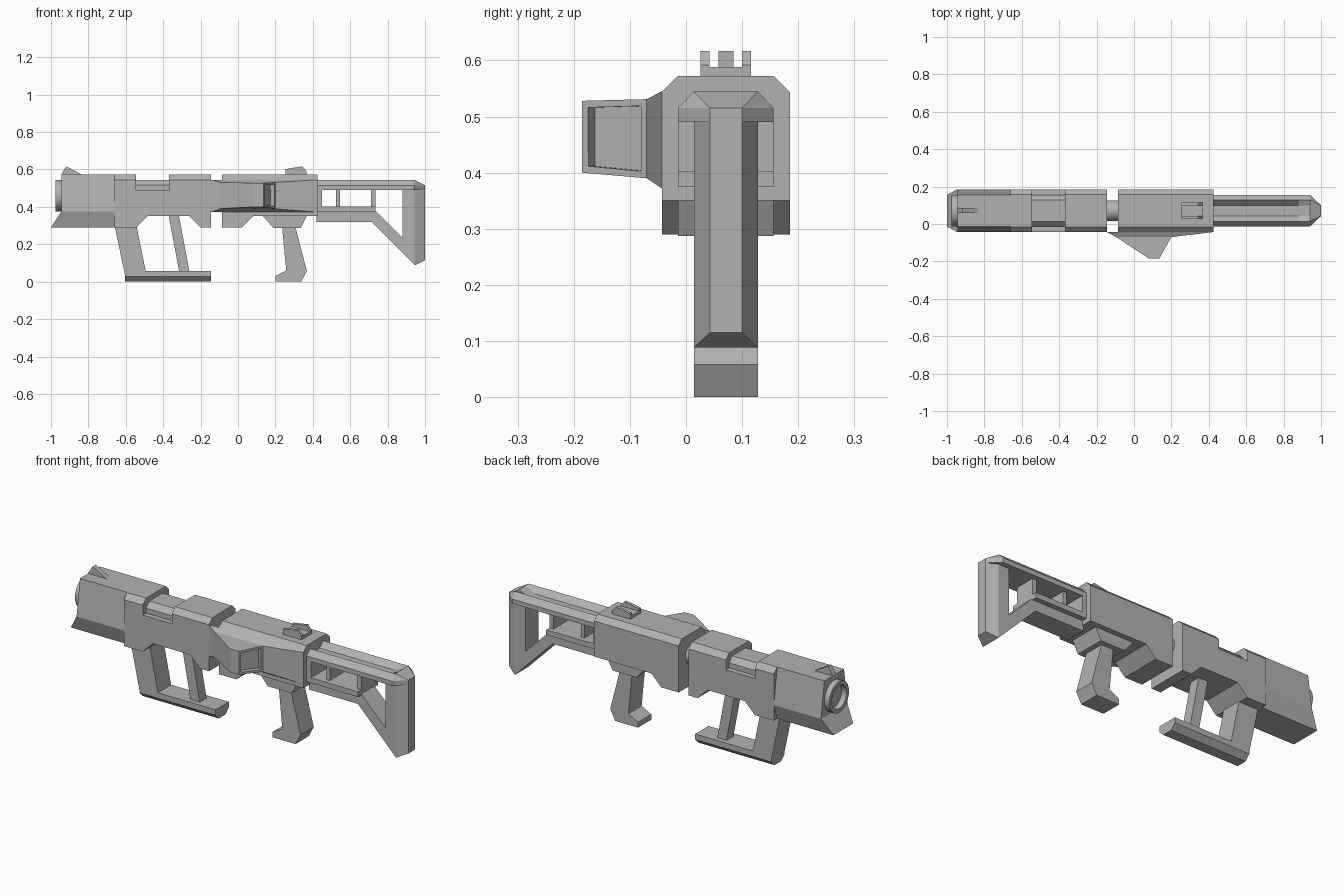
import bpy, bmesh, math
from mathutils import Vector

old = bpy.data.objects.get("Cube")
if old:
    bpy.data.objects.remove(old, do_unlink=True)

MID = 0.071      # centre line of the body across its width
FULL = 0.114     # half width of the body
RAIL = 0.085     # half width of rails
SLIM = 0.057     # half width of grips and frame
CUT = 0.028      # common chamfer size
AXIS = 0.46      # height of the barrel axis

grey = bpy.data.materials.new("plain grey")
grey.use_nodes = True
grey.diffuse_color = (0.45, 0.45, 0.45, 1)
grey.node_tree.nodes["Principled BSDF"].inputs["Base Color"].default_value = (0.45, 0.45, 0.45, 1)


def finish(name, bm):
    bmesh.ops.remove_doubles(bm, verts=bm.verts, dist=0.0005)
    bmesh.ops.recalc_face_normals(bm, faces=bm.faces)
    mesh = bpy.data.meshes.new(name)
    bm.to_mesh(mesh)
    bm.free()
    mesh.materials.append(grey)
    obj = bpy.data.objects.new(name, mesh)
    bpy.context.collection.objects.link(obj)
    return obj


def prism(profile, half, mid=MID):
    """Side profile (x, z) given a width."""
    bm = bmesh.new()
    face = bm.faces.new([bm.verts.new((x, mid - half, z)) for x, z in profile])
    out = bmesh.ops.extrude_face_region(bm, geom=[face])["geom"]
    verts = [v for v in out if isinstance(v, bmesh.types.BMVert)]
    bmesh.ops.translate(bm, verts=verts, vec=(0, 2 * half, 0))
    bmesh.ops.recalc_face_normals(bm, faces=bm.faces)
    return bm


def box(x0, x1, z0, z1, half, mid=MID):
    return prism([(x0, z0), (x1, z0), (x1, z1), (x0, z1)], half, mid)


def chamfer(bm, z):
    """Bevel the lengthwise edges at one height."""
    edges = [e for e in bm.edges
             if all(abs(v.co.z - z) < 0.001 for v in e.verts)
             and abs(e.verts[0].co.y - e.verts[1].co.y) < 0.001]
    bmesh.ops.bevel(bm, geom=edges, offset=CUT, segments=1, affect='EDGES')
    return bm


def split(bm, point, normal):
    geom = bm.verts[:] + bm.edges[:] + bm.faces[:]
    bmesh.ops.bisect_plane(bm, geom=geom, plane_co=point, plane_no=normal)


def narrow(bm, test, half):
    """Pull the chosen vertices towards the centre line."""
    for v in bm.verts:
        if test(v.co):
            v.co.y = MID + math.copysign(half, v.co.y - MID)


def loft(rings):
    bm = bmesh.new()
    loops = [[bm.verts.new(p) for p in ring] for ring in rings]
    for a, b in zip(loops, loops[1:]):
        for i in range(len(a)):
            j = (i + 1) % len(a)
            bm.faces.new((a[i], a[j], b[j], b[i]))
    bm.faces.new(loops[0])
    bm.faces.new(loops[-1])
    return bm


def lathe(name, profile, sides=24):
    """Turn (x, radius) points around the barrel axis."""
    bm = bmesh.new()
    verts = [bm.verts.new((x, MID, AXIS + r)) for x, r in profile]
    edges = [bm.edges.new(pair) for pair in zip(verts, verts[1:])]
    bmesh.ops.spin(bm, geom=verts + edges, cent=(0, MID, AXIS), axis=(1, 0, 0),
                   angle=math.tau, steps=sides)
    obj = finish(name, bm)
    bpy.ops.object.select_all(action='DESELECT')
    obj.select_set(True)
    bpy.context.view_layer.objects.active = obj
    bpy.ops.object.shade_smooth_by_angle(angle=math.radians(35))


# Muzzle shroud with a six-sided section
bm = prism([(-1, 0.29), (-0.66, 0.29), (-0.66, 0.572), (-0.945, 0.572), (-0.945, 0.375)], FULL)
split(bm, (0, 0, 0.375), (0, 0, 1))
narrow(bm, lambda c: abs(c.z - 0.375) > 0.01, RAIL)
finish("muzzle_shroud", bm)

# Barrel ring with bore, and the link between both bodies
lathe("barrel", [(-0.9, 0.085), (-0.975, 0.085), (-0.975, 0.064), (-0.8, 0.064), (-0.8, 0)])
lathe("link_tube", [(-0.16, 0.055), (-0.07, 0.055)])

# Forward body with the top notch
bm = prism([(-0.66, 0.572), (-0.66, 0.29), (-0.545, 0.29), (-0.485, 0.35), (-0.26, 0.35),
            (-0.2, 0.29), (-0.145, 0.29), (-0.145, 0.572), (-0.37, 0.572), (-0.37, 0.49),
            (-0.545, 0.49), (-0.545, 0.572)], FULL)
finish("forward_body", chamfer(bm, 0.572))
finish("notch_bar", chamfer(box(-0.55, -0.365, 0.485, 0.545, RAIL), 0.545))

# Rear body
bm = prism([(-0.085, 0.572), (-0.085, 0.29), (0.02, 0.29), (0.08, 0.35),
            (0.425, 0.35), (0.425, 0.572)], FULL)
finish("rear_body", chamfer(bm, 0.572))

# Side pod with a recessed window on its rear face
outline = [(-FULL + MID, -0.145, 0.425, 0.372, 0.545),
           (-0.07, -0.095, 0.2, 0.39, 0.531),
           (-0.185, 0.08, 0.135, 0.4, 0.528)]
bm = loft([[(x0, y, z0), (x1, y, z0), (x1, y, z1), (x0, y, z1)]
           for y, x0, x1, z0, z1 in outline])
bmesh.ops.recalc_face_normals(bm, faces=bm.faces)
rear = max((f for f in bm.faces if f.calc_center_median().y < -0.1),
           key=lambda f: f.normal.x)
bmesh.ops.inset_region(bm, faces=[rear], thickness=0.017)
inward = Vector(rear.normal) * -0.025
cup = bmesh.ops.extrude_face_region(bm, geom=[rear])["geom"]
bmesh.ops.translate(bm, verts=[v for v in cup if isinstance(v, bmesh.types.BMVert)], vec=inward)
if rear.is_valid:
    bmesh.ops.delete(bm, geom=[rear], context='FACES_ONLY')
finish("side_pod", bm)

# Trigger grip and its mount
finish("grip_mount", prism([(0.13, 0.355), (0.19, 0.287), (0.335, 0.287), (0.37, 0.355)], RAIL))
finish("trigger_grip", prism([(0.235, 0.3), (0.258, 0.06), (0.2, 0.03), (0.2, 0),
                              (0.338, 0), (0.368, 0.058), (0.305, 0.3)], SLIM))

# Front handle: two slanted posts on a bar with a chamfered underside
finish("front_post", prism([(-0.66, 0.3), (-0.605, 0.04), (-0.49, 0.04), (-0.543, 0.3)], SLIM))
finish("rear_post", prism([(-0.372, 0.36), (-0.312, 0.04), (-0.257, 0.04), (-0.317, 0.36)], 0.03))
finish("handle_bar", chamfer(box(-0.605, -0.145, 0, 0.058, SLIM), 0))

# Stock top rail with a groove that runs out before the end
rings = []
for x, floor in ((0.42, 0.515), (0.88, 0.515), (0.94, 0.545), (1, 0.515)):
    half = [(RAIL, 0.49), (RAIL, 0.515), (SLIM, 0.545), (0.0285, floor)]
    if x == 1:
        half = [(0.0285, min(z, 0.515)) for _, z in half]
    ring = half + [(-y, z) for y, z in reversed(half)]
    rings.append([(x, MID + y, z) for y, z in ring])
finish("stock_rail", loft(rings))

# Stock frame with a narrowed butt edge
bm = prism([(0.42, 0.32), (0.715, 0.32), (0.945, 0.088), (1, 0.115), (1, 0.5), (0.88, 0.5),
            (0.88, 0.235), (0.735, 0.38), (0.42, 0.38)], SLIM)
split(bm, (0.945, 0, 0), (1, 0, 0))
narrow(bm, lambda c: c.x > 0.99, 0.0285)
finish("stock_frame", bm)
finish("stock_lower_rail", box(0.42, 0.735, 0.374, 0.402, RAIL))
for name, x0, x1, half in (("first", 0.42, 0.45, RAIL), ("middle", 0.525, 0.545, SLIM),
                           ("last", 0.71, 0.735, SLIM)):
    finish(name + "_stock_strut", box(x0, x1, 0.395, 0.495, half))

# Sights
finish("front_sight", prism([(-0.945, 0.565), (-0.945, 0.575), (-0.918, 0.617),
                             (-0.835, 0.572), (-0.835, 0.565)], 0.0135))
finish("rear_sight_base", box(0.255, 0.365, 0.565, 0.588, 0.045))
for side, name in ((1, "left"), (-1, "right")):
    finish(name + "_sight_ear", prism([(0.255, 0.58), (0.255, 0.602), (0.343, 0.617),
                                       (0.365, 0.592), (0.365, 0.58)], 0.008, MID + side * 0.037))

# Centre the whole model across its depth
bpy.context.view_layer.update()
